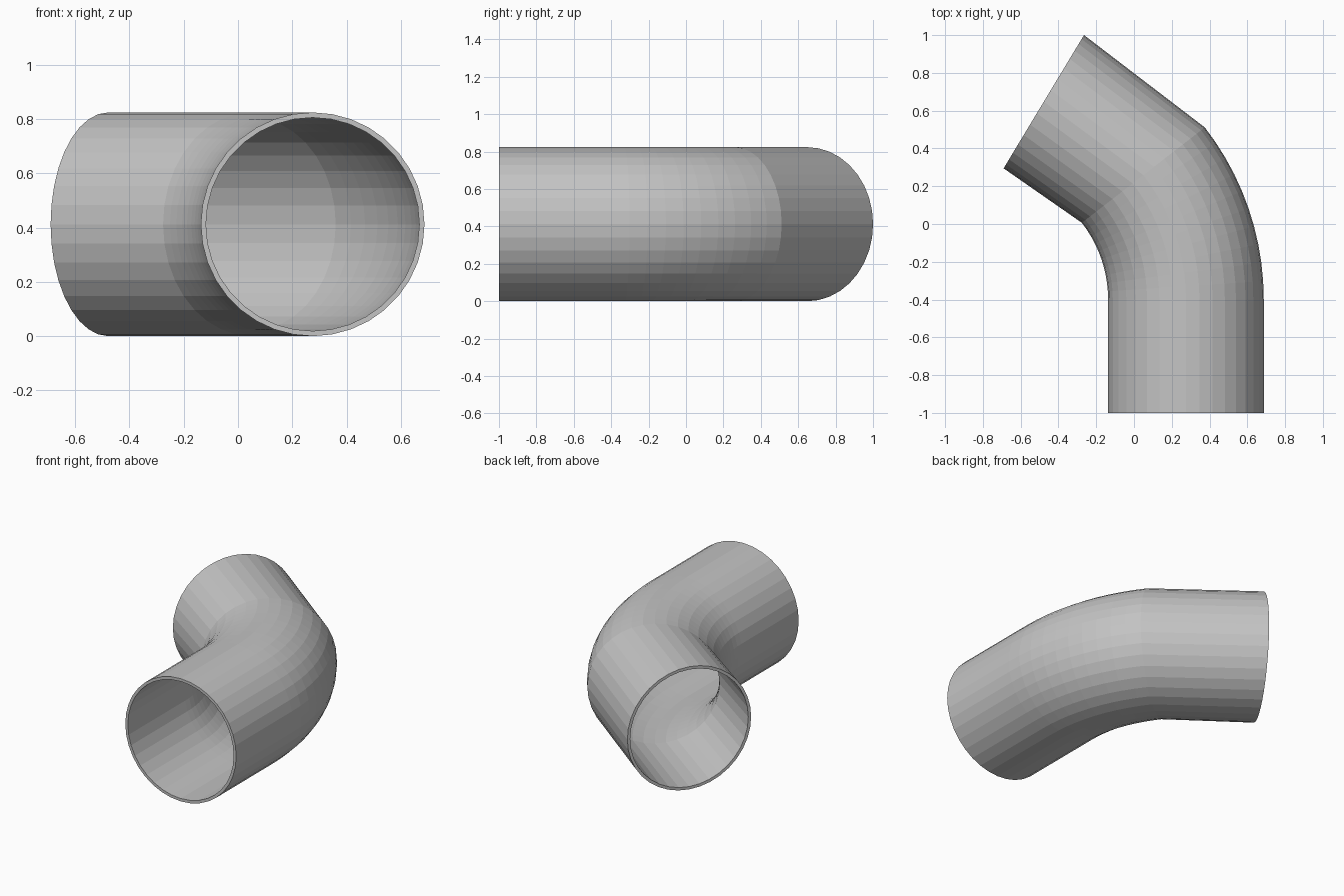
import bpy, bmesh, math
from mathutils import Vector

cube = bpy.data.objects.get("Cube")
if cube:
    bpy.data.objects.remove(cube)

SIDES = 36
OUTER, INNER = 0.412, 0.393
BEND_CENTRE = Vector((-0.80, -0.40, OUTER))
BEND_RADIUS = 1.075
BEND_ANGLE = math.radians(37.8)
BEND_STEPS = 10

# Stations along the pipe: centre point and heading of each cross-section
stations = [(Vector((0.275, -1.0, OUTER)), 0.0)]
for i in range(BEND_STEPS + 1):
    a = BEND_ANGLE * i / BEND_STEPS
    offset = Vector((math.cos(a), math.sin(a), 0)) * BEND_RADIUS
    stations.append((BEND_CENTRE + offset, a))
stations.append((Vector((-0.4775, 0.6475, OUTER)), math.radians(58.9)))


def add_ring(bm, centre, heading, radius):
    across = Vector((math.cos(heading), math.sin(heading), 0))
    up = Vector((0, 0, 1))
    angles = [math.tau * k / SIDES for k in range(SIDES)]
    return [bm.verts.new(centre + (across * math.cos(t) + up * math.sin(t)) * radius)
            for t in angles]


def bridge(bm, ring_a, ring_b):
    for k in range(SIDES):
        n = (k + 1) % SIDES
        bm.faces.new((ring_a[k], ring_a[n], ring_b[n], ring_b[k]))


# Outer wall, inner wall and the two end rims, bridged as one closed loop
bm = bmesh.new()
outer = [add_ring(bm, c, a, OUTER) for c, a in stations]
inner = [add_ring(bm, c, a, INNER) for c, a in stations]
loop = outer + inner[::-1]
for i, ring in enumerate(loop):
    bridge(bm, ring, loop[(i + 1) % len(loop)])
bmesh.ops.recalc_face_normals(bm, faces=bm.faces)

mesh = bpy.data.meshes.new("pipe_elbow")
bm.to_mesh(mesh)
bm.free()
pipe = bpy.data.objects.new("pipe_elbow", mesh)
bpy.context.collection.objects.link(pipe)

# Plain grey material
grey = bpy.data.materials.new("light_grey")
grey.use_nodes = True
colour = (0.55, 0.55, 0.55, 1)
grey.diffuse_color = colour
grey.node_tree.nodes["Principled BSDF"].inputs["Base Color"].default_value = colour
mesh.materials.append(grey)
